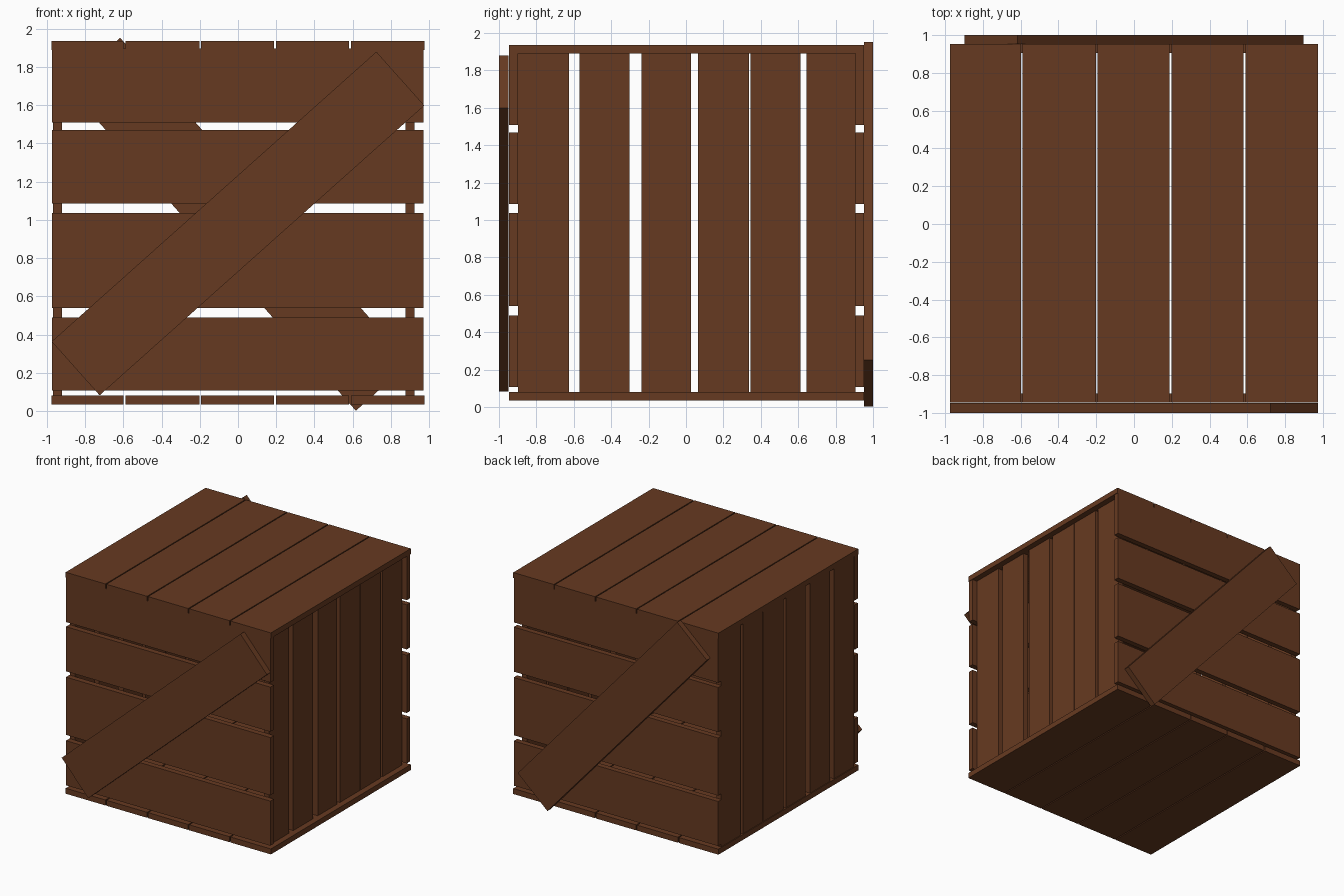
import bpy, math

if "Cube" in bpy.data.objects:
    bpy.data.objects.remove(bpy.data.objects["Cube"])

wood = bpy.data.materials.new("brown wood")
wood.diffuse_color = (0.134, 0.042, 0.0150, 1)
wood.use_nodes = True
wood.node_tree.nodes["Principled BSDF"].inputs["Base Color"].default_value = wood.diffuse_color


def board(name, x, y, z, angle=0.0):
    """Box plank from (min, max) ranges, optionally turned about the y axis."""
    bpy.ops.mesh.primitive_cube_add(size=1)
    ob = bpy.context.object
    ob.name = name
    ob.scale = (x[1] - x[0], y[1] - y[0], z[1] - z[0])
    ob.location = (sum(x) / 2, sum(y) / 2, sum(z) / 2)
    ob.rotation_euler = (0, angle, 0)
    ob.data.materials.append(wood)
    return ob


# lid and floor: five planks each, running front to back
lid_spans = [(-0.975, -0.598), (-0.589, -0.202), (-0.193, 0.189),
             (0.198, 0.581), (0.590, 0.975)]
for i, span in enumerate(lid_spans):
    board(f"lid_plank_{i+1}", span, (-0.946, 0.952), (1.889, 1.936))
    board(f"floor_plank_{i+1}", span, (-0.946, 0.952), (0.034, 0.081))

# front and back walls: four horizontal planks each
wall_spans = [(0.107, 0.490), (0.540, 1.036), (1.086, 1.469), (1.509, 1.896)]
for i, span in enumerate(wall_spans):
    board(f"front_plank_{i+1}", (-0.972, 0.97), (-0.946, -0.898), span)
    board(f"back_plank_{i+1}", (-0.972, 0.97), (0.905, 0.952), span)

# side walls: six upright planks each; the left wall sits nearer the outside
side_spans = [(-0.898, -0.625), (-0.57, -0.302), (-0.237, 0.027),
              (0.063, 0.336), (0.346, 0.612), (0.643, 0.906)]
for i, span in enumerate(side_spans):
    board(f"right_plank_{i+1}", (0.877, 0.924), span, (0.081, 1.889))
    board(f"left_plank_{i+1}", (-0.969, -0.922), span, (0.081, 1.889))

# diagonal braces on the front and back
half_l, half_w = 1.1385, 0.1885
board("front_brace", (-half_l, half_l), (-1.0, -0.948),
      (0.981 - half_w, 0.981 + half_w), -math.radians(41.75))
board("back_brace", (-half_l, half_l), (0.952, 1.0),
      (0.977 - half_w, 0.977 + half_w), math.radians(48.3))
